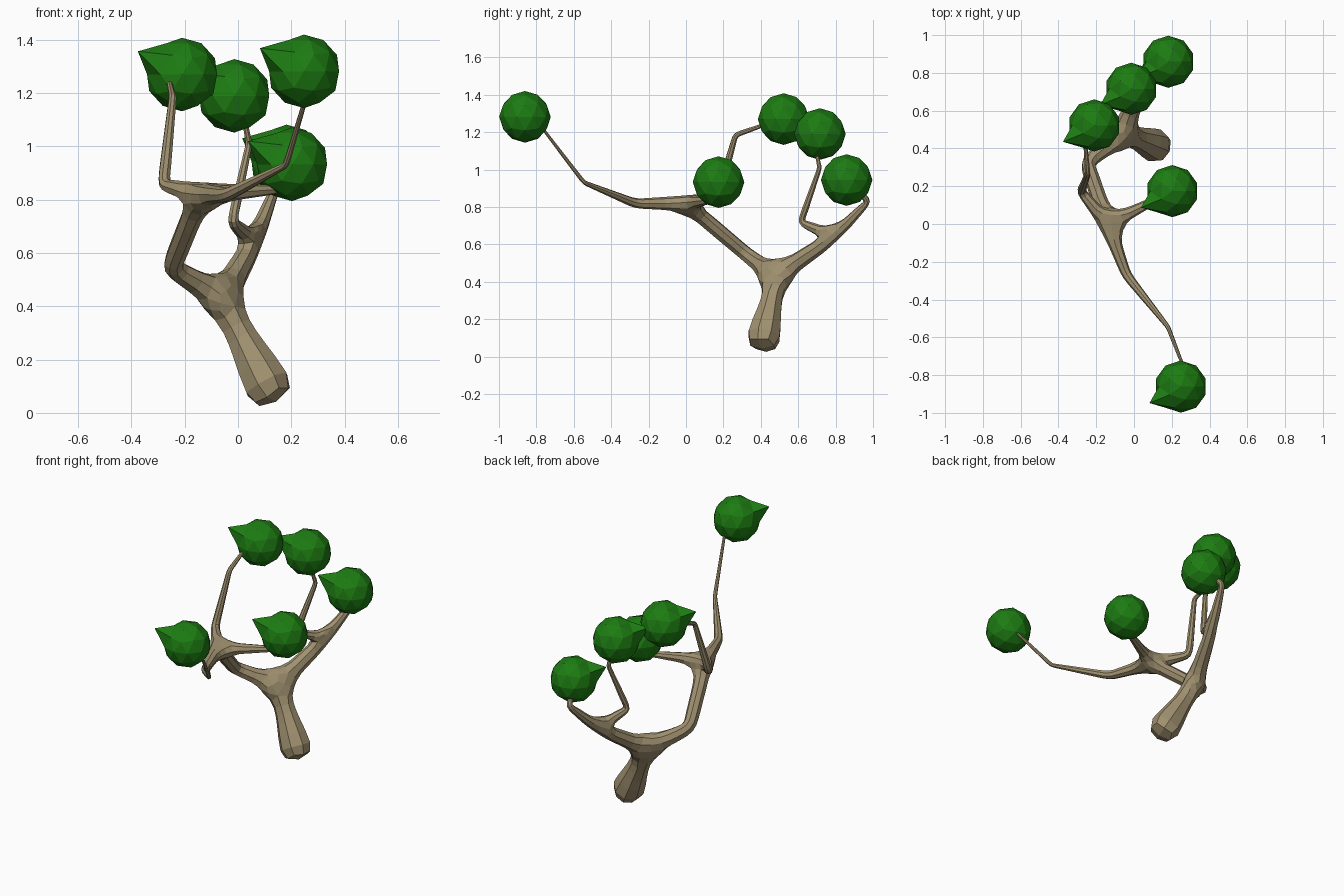
import bpy, bmesh
from mathutils import Vector

if "Cube" in bpy.data.objects:
    bpy.data.objects.remove(bpy.data.objects["Cube"])


def material(name, color):
    m = bpy.data.materials.new(name)
    m.diffuse_color = (*color, 1)
    m.use_nodes = True
    m.node_tree.nodes["Principled BSDF"].inputs["Base Color"].default_value = m.diffuse_color
    return m


def make_object(name, bm, mat):
    me = bpy.data.meshes.new(name)
    bm.to_mesh(me)
    bm.free()
    me.materials.append(mat)
    ob = bpy.data.objects.new(name, me)
    bpy.context.collection.objects.link(ob)
    return ob


bark = material("bark", (0.35, 0.28, 0.16))
green = material("leaf_green", (0.012, 0.2, 0.006))

# Trunk and branches: a skeleton of (x, y, z, radius) paths given a skin
base, fork = (0.15, 0.40, 0.03, 0.12), (-0.06, 0.48, 0.43, 0.058)
left, right = (-0.14, 0.0, 0.82, 0.045), (0.06, 0.79, 0.64, 0.04)
paths = [
    [base, (0.015, 0.455, 0.285, 0.064), fork],
    [fork, (-0.25, 0.325, 0.545, 0.042), left],
    [left, (-0.04, -0.27, 0.818, 0.028), (0.18, -0.545, 0.93, 0.013), (0.275, -0.79, 1.25, 0.008)],
    [left, (-0.28, 0.172, 0.855, 0.026), (-0.245, 0.265, 1.185, 0.016), (-0.26, 0.45, 1.25, 0.01)],
    [left, (0.16, 0.15, 0.84, 0.018)],
    [fork, right],
    [right, (0.135, 0.975, 0.83, 0.02), (0.165, 0.89, 0.92, 0.014)],
    [right, (-0.022, 0.613, 0.718, 0.022), (0.042, 0.715, 1.01, 0.014), (0.02, 0.69, 1.12, 0.01)],
]
bm = bmesh.new()
skin = bm.verts.layers.skin.verify()
nodes = {}
for path in paths:
    prev = None
    for p in path:
        if p not in nodes:
            v = bm.verts.new(p[:3])
            v[skin].radius = (p[3], p[3])
            v[skin].use_root = p == base
            nodes[p] = v
        if prev:
            bm.edges.new((nodes[prev], nodes[p]))
        prev = p
tree = make_object("trunk_and_branches", bm, bark)
sk = tree.modifiers.new("skin", 'SKIN')
sk.branch_smoothing = 0
sk.use_smooth_shade = False
sub = tree.modifiers.new("facets", 'SUBSURF')
sub.levels = sub.render_levels = 1

# Foliage: faceted balls, each with one vertex drawn out to a point
R = 0.138
for i, c in enumerate([(0.248, -0.861, 1.282), (-0.21, 0.522, 1.27), (-0.014, 0.716, 1.19),
                       (0.182, 0.859, 0.944), (0.203, 0.174, 0.933)]):
    bm = bmesh.new()
    bmesh.ops.create_icosphere(bm, subdivisions=2, radius=R)
    aim = Vector((-0.7236, -0.5257, 0.4472)) * R
    tip = min(bm.verts, key=lambda v: (v.co - aim).length)
    tip.co = (-0.166, -0.087, 0.087)
    ob = make_object(f"leaf_ball_{i + 1}", bm, green)
    ob.location = c
